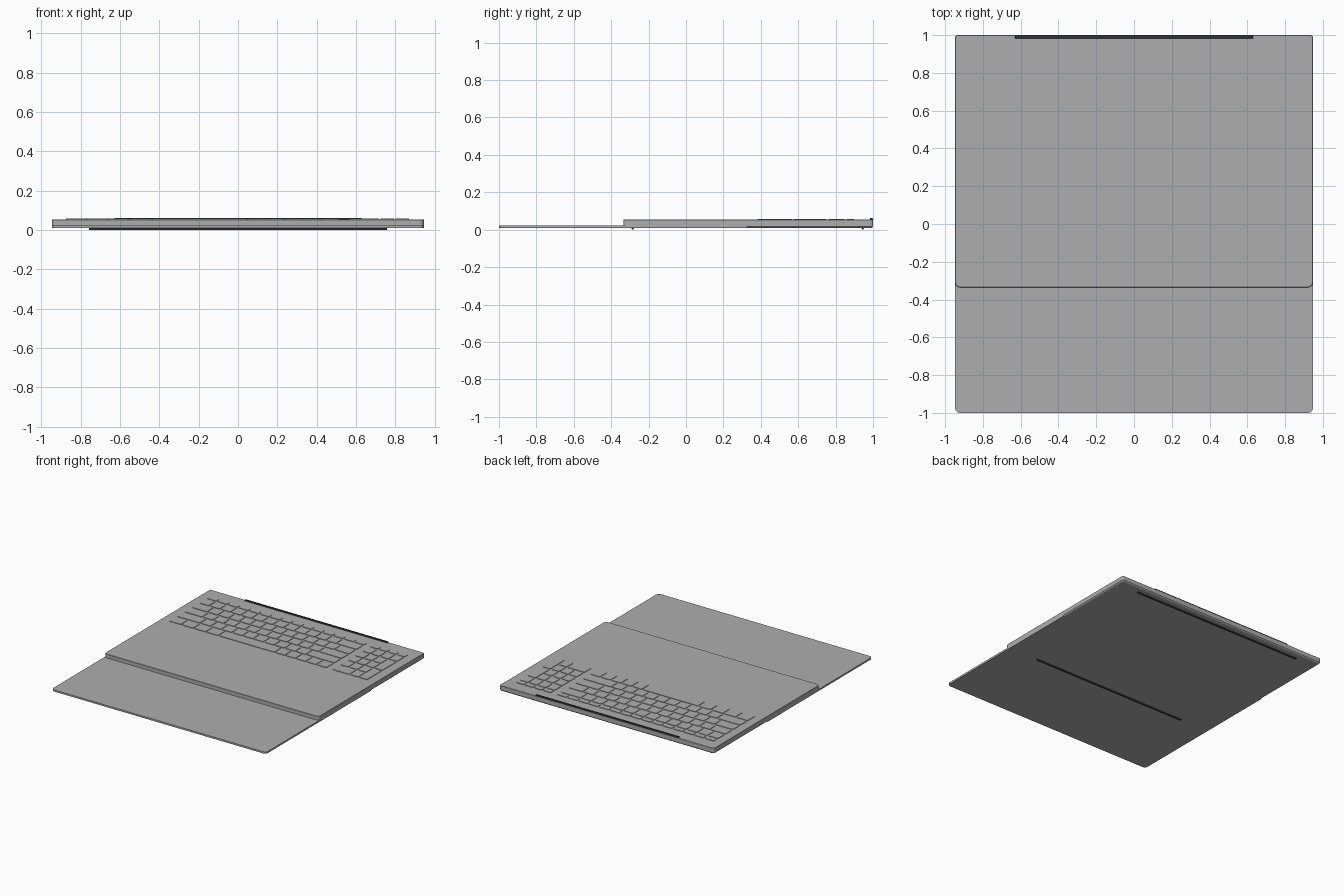
import bpy, bmesh, math

cube = bpy.data.objects.get("Cube")
if cube:
    bpy.data.objects.remove(cube, do_unlink=True)


def material(name, value):
    m = bpy.data.materials.new(name)
    m.use_nodes = True
    color = (value, value, value, 1)
    m.diffuse_color = color
    m.node_tree.nodes["Principled BSDF"].inputs["Base Color"].default_value = color
    return m


GREY = material("aluminium grey", 0.42)
DARK = material("dark rubber", 0.035)


def outline(x0, x1, y0, y1, front_r, back_r, steps):
    """Rounded rectangle, counter-clockwise from the back +x corner."""
    pts = []
    corners = ((x1, y1, back_r), (x0, y1, back_r), (x0, y0, front_r), (x1, y0, front_r))
    for i, (x, y, r) in enumerate(corners):
        if r <= 0:
            pts.append((x, y))
            continue
        cx = x - r if x == x1 else x + r
        cy = y - r if y == y1 else y + r
        for k in range(steps + 1):
            a = math.pi / 2 * (i + k / steps)
            pts.append((cx + r * math.cos(a), cy + r * math.sin(a)))
    return pts


def add_slab(bm, box, layers, front_r=0.0, back_r=0.0, steps=4):
    """Stack rounded rectangles; each layer is (height, inset)."""
    x0, x1, y0, y1 = box
    rings = []
    for z, d in layers:
        pts = outline(x0 + d, x1 - d, y0 + d, y1 - d, front_r, back_r, steps)
        rings.append([bm.verts.new((x, y, z)) for x, y in pts])
    n = len(rings[0])
    for low, high in zip(rings, rings[1:]):
        for i in range(n):
            j = (i + 1) % n
            bm.faces.new((low[i], low[j], high[j], high[i]))
    bm.faces.new(rings[0][::-1])
    bm.faces.new(rings[-1])


def finish(bm, name, mat):
    mesh = bpy.data.meshes.new(name)
    bm.to_mesh(mesh)
    bm.free()
    mesh.materials.append(mat)
    ob = bpy.data.objects.new(name, mesh)
    bpy.context.collection.objects.link(ob)
    return ob


def slab(name, mat, *args, **kw):
    bm = bmesh.new()
    add_slab(bm, *args, **kw)
    return finish(bm, name, mat)


W = 0.947       # half width
DECK = 0.054    # deck height

# Keyboard body with tucked lower edge, and the thin lid beneath it
slab("base", GREY, (-W, W, -0.335, 1.0),
     [(0.009, 0.012), (0.012, 0.005), (0.018, 0.0), (DECK - 0.002, 0.0), (DECK, 0.002)],
     front_r=0.025, back_r=0.012)
slab("lid", GREY, (-W, W, -1.0, 0.325),
     [(0.009, 0.001), (0.011, 0.0), (0.023, 0.0)], front_r=0.025)

# Hinge bar and rubber feet
slab("hinge", DARK, (-0.63, 0.63, 0.983, 0.999), [(0.03, 0.0), (0.058, 0.0), (0.062, 0.002)])
slab("back_foot", DARK, (-0.76, 0.76, 0.938, 0.952), [(0.0, 0.003), (0.012, 0.0)])
slab("front_foot", DARK, (-0.69, 0.69, -0.292, -0.278), [(0.0, 0.003), (0.012, 0.0)])

# Keys: row boundaries from back to front, then column boundaries per row
ROWS = [0.902, 0.852, 0.757, 0.664, 0.571, 0.477, 0.378]
LEFT, RIGHT, UNIT = -0.88, 0.517, 0.0935


def run(first, count):
    """Column boundaries: a wide left key, unit keys, then a wide right key."""
    return [LEFT] + [first + UNIT * i for i in range(count + 1)] + [RIGHT]


columns = [
    [LEFT + (RIGHT - LEFT) * i / 15 for i in range(16)],
    [LEFT + UNIT * i for i in range(14)] + [RIGHT],
    run(-0.738, 12),
    run(-0.717, 11),
    run(-0.671, 10),
    [LEFT + 0.11 * i for i in range(5)] + [0.056 + 0.0922 * i for i in range(6)],
]
GAP = 0.005
keys = bmesh.new()


def key(x0, x1, y0, y1):
    add_slab(keys, (x0 + GAP, x1 - GAP, y0 + GAP, y1 - GAP),
             [(DECK - 0.001, 0.0), (DECK + 0.004, 0.0)], front_r=0.008, back_r=0.008, steps=3)


for r, xs in enumerate(columns):
    for a, b in zip(xs, xs[1:]):
        key(a, b, ROWS[r + 1], ROWS[r])

# Number pad: two full rows, two tall keys on the right, one wide key at the front
pad = [0.562 + 0.0785 * i for i in range(5)]
for r in range(5):
    for c in range(4 if r < 2 else 3):
        key(pad[c], pad[c + 1], ROWS[r + 1], ROWS[r])
key(pad[0], pad[2], ROWS[6], ROWS[5])
key(pad[2], pad[3], ROWS[6], ROWS[5])
for r in (2, 4):
    key(pad[3], pad[4], ROWS[r + 2], ROWS[r])
finish(keys, "keys", GREY)
